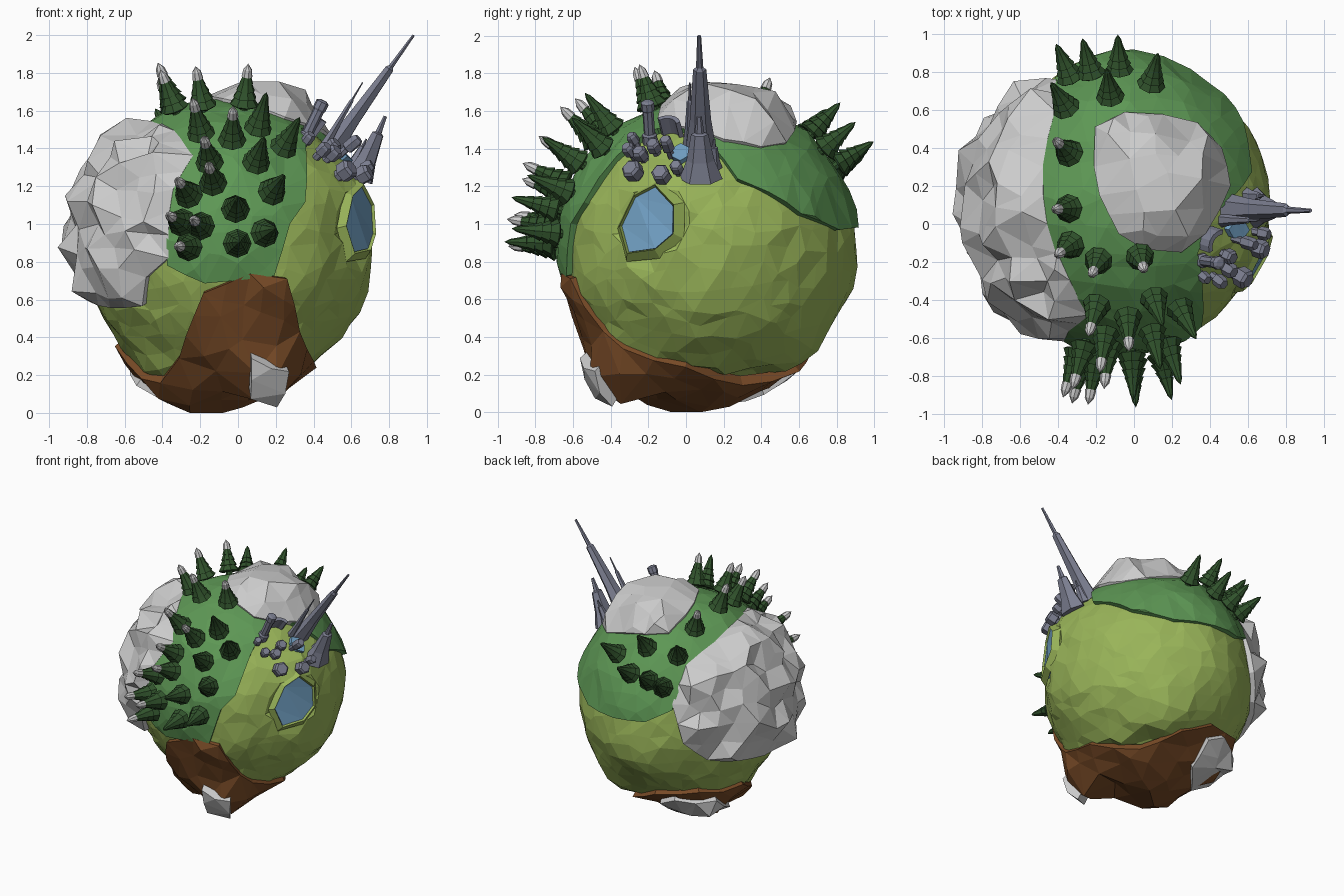
import bpy, bmesh, math, random
from mathutils import Vector as V, noise
from mathutils.geometry import delaunay_2d_cdt

if "Cube" in bpy.data.objects:
    bpy.data.objects.remove(bpy.data.objects["Cube"])

random.seed(4)
C = V((-0.05, 0.1, 0.87))          # planet centre


def material(name, rgb):
    m = bpy.data.materials.new(name)
    m.diffuse_color = (*rgb, 1)
    m.use_nodes = True
    m.node_tree.nodes["Principled BSDF"].inputs["Base Color"].default_value = m.diffuse_color
    return m


GRASS = material("grass", (0.32, 0.46, 0.10))
FOREST = material("forest", (0.11, 0.31, 0.09))
TREE = material("tree", (0.03, 0.085, 0.025))
EARTH = material("earth", (0.19, 0.07, 0.02))
WATER = material("water", (0.17, 0.36, 0.56))
CITY = material("city", (0.2, 0.21, 0.28))

# broad swellings of the globe: direction, angular width, height
BUMPS = [((0.22, -0.55, -0.82), 0.24, 0.19), ((-0.3, -0.2, -0.85), 0.28, 0.13),
         ((0.02, 0, -0.85), 0.2, 0.06), ((-0.42, 0.3, -0.79), 0.28, 0.08),
         ((0.12, -0.25, -0.8), 0.14, -0.07),
         ((0.75, -0.2, 0.4), 0.28, 0.05), ((0, 0.68, 0.53), 0.4, 0.03),
         ((0, 0.8, -0.12), 0.4, 0.05), ((0.25, 0.6, -0.6), 0.25, 0.07)]


def radius(d):
    r = 0.77 + 0.02 * noise.noise(d * 2.5)
    for v, w, h in BUMPS:
        r += h * math.exp(-(d.angle(V(v)) / w) ** 2)
    return r


def finish(name, bm, mat=None):
    for v in bm.verts:
        v.co.z = max(v.co.z, 0)
    me = bpy.data.meshes.new(name)
    bm.to_mesh(me)
    bm.free()
    if mat:
        me.materials.append(mat)
    ob = bpy.data.objects.new(name, me)
    bpy.context.collection.objects.link(ob)
    return ob


def patch(name, centre, outline, mat=None, lift=0.02, rise=0, rough=0.01, step=0.17):
    """Triangulated plate lying on the globe inside a closed outline, rising inwards."""
    q = (V(centre) - C).to_track_quat('Z', 'Y')
    pts = []
    dirs = [(V(p) - C).normalized() for p in outline]
    for a, b in zip(dirs, dirs[1:] + dirs[:1]):
        n = max(1, round(a.angle(b) / step))
        for i in range(n):
            l = q.inverted() @ a.lerp(b, i / n).normalized()
            pts.append(l.xy.normalized() * l.angle(V((0, 0, 1))))
    n, border = len(pts), list(pts)
    k = int(2.4 / step)
    for i in range(-k, k + 1):
        for j in range(-k, k + 1):
            p = V(((i + 0.5 * (j % 2) + random.uniform(-.28, .28)) * step,
                   (j * 0.87 + random.uniform(-.28, .28)) * step))
            if min((p - b).length for b in border) > 0.6 * step:
                pts.append(p)
    res = delaunay_2d_cdt(pts, [(i, (i + 1) % n) for i in range(n)], [], 1, 1e-5)
    bm = bmesh.new()
    inset = {}
    for p in res[0]:
        t = p.length
        s = math.sin(t) / t if t > 1e-6 else 1
        v = bm.verts.new(q @ V((p.x * s, p.y * s, math.cos(t))))
        inset[v] = min(1, min((p - b).length for b in border) / 0.35)
    bm.verts.ensure_lookup_table()
    for f in res[2]:
        bm.faces.new([bm.verts[i] for i in f])
    bmesh.ops.delete(bm, geom=[v for v in bm.verts if not v.link_faces], context='VERTS')
    for v in bm.verts:
        d = v.co.normalized()
        r = radius(d) + lift
        if not v.is_boundary:
            r += rise * inset[v] + rough * random.uniform(-0.4, 1)
        v.co = C + d * r
    # skirt into the ground
    ext = bmesh.ops.extrude_edge_only(bm, edges=[e for e in bm.edges if e.is_boundary])
    for v in ext['geom']:
        if isinstance(v, bmesh.types.BMVert):
            v.co = C + (v.co - C) * 0.93
    return finish(name, bm, mat)


def lathe(name, profile, sides, base, axis, mat=None, wide=1):
    """Stack of polygon rings (radius, height) along an axis."""
    q = V(axis).to_track_quat('Z', 'Y')
    bm = bmesh.new()
    rings = [[bm.verts.new(V(base) + q @ V((wide * r * math.cos(math.tau * i / sides),
                                            r * math.sin(math.tau * i / sides), h)))
              for i in range(sides)] for r, h in profile]
    for a, b in zip(rings, rings[1:]):
        for i in range(sides):
            j = (i + 1) % sides
            bm.faces.new((a[i], a[j], b[j], b[i]))
    bm.faces.new(rings[0][::-1])
    bm.faces.new(rings[-1])
    bmesh.ops.remove_doubles(bm, verts=bm.verts, dist=1e-5)
    return finish(name, bm, mat)


# grassy globe, hollowed slightly under the lake and the earth
bm = bmesh.new()
bmesh.ops.create_icosphere(bm, subdivisions=4, radius=1)
for v in bm.verts:
    d = (v.co + V([random.uniform(-.045, .045) for _ in range(3)])).normalized()
    sunk = d.z < -0.88 or d.angle(V((0.67, -0.3, 0.14))) < 0.2
    v.co = C + d * (radius(d) - random.uniform(0, 0.018) - (0.05 if sunk else 0))
finish("grass_globe", bm, GRASS)

# forest band, running from the front over the top to the back
patch("forest_ground", (-0.05, 0.1, 2), [
    (-0.38, -0.62, 0.78), (-0.18, -0.68, 0.68), (0.2, -0.66, 0.72), (0.27, -0.6, 1.0),
    (0.33, -0.5, 1.1), (0.35, -0.35, 1.35), (0.33, -0.15, 1.5), (0.42, 0.05, 1.5),
    (0.64, 0.28, 1.25), (0.62, 0.45, 1.18), (0.52, 0.6, 1.05), (0.3, 0.82, 0.97),
    (0, 0.9, 0.98), (-0.25, 0.88, 1.0), (-0.42, 0.78, 1.1), (-0.44, 0.6, 1.4),
    (-0.5, 0.3, 1.5), (-0.48, 0, 1.55), (-0.36, -0.3, 1.5), (-0.28, -0.52, 1.4),
    (-0.38, -0.6, 1.2)], FOREST)

# craggy mountains on the left
patch("mountain_rock", (-0.9, 0.1, 1.0), [
    (-0.25, -0.52, 1.4), (-0.34, -0.3, 1.5), (-0.46, 0, 1.55), (-0.48, 0.3, 1.5),
    (-0.42, 0.6, 1.4), (-0.42, 0.78, 1.15), (-0.5, 0.75, 0.85), (-0.62, 0.62, 0.7),
    (-0.78, 0.3, 0.63), (-0.75, 0, 0.6), (-0.65, -0.25, 0.57), (-0.5, -0.45, 0.57),
    (-0.48, -0.52, 0.72), (-0.37, -0.62, 0.82), (-0.36, -0.6, 1.2)],
    lift=0.02, rise=0.06, rough=0.08, step=0.17)

# pale peak on top
patch("summit_rock", (0.15, 0.22, 1.7), [
    (x, y, 0.87 + math.sqrt(0.64 - (x + .05) ** 2 - (y - .1) ** 2)) for x, y in
    [(-0.2, 0.5), (-0.05, 0.57), (0.15, 0.57), (0.33, 0.53), (0.46, 0.4), (0.5, 0.2),
     (0.38, -0.05), (0.25, -0.15), (0.05, -0.13), (-0.08, -0.05), (-0.18, 0.15),
     (-0.21, 0.3)][::-1]], lift=0.035, rise=0.12, rough=0.05)

# bare earth underneath with stones
patch("earth_underside", (-0.08, 0.05, 0), [
    (-0.18, -0.62, 0.64), (0.07, -0.7, 0.73), (0.28, -0.66, 0.7), (0.37, -0.5, 0.38),
    (0.38, -0.35, 0.32), (0.4, 0, 0.26), (0.2, 0.3, 0.15), (0.05, 0.6, 0.22),
    (-0.2, 0.7, 0.3), (-0.5, 0.55, 0.38), (-0.62, 0.2, 0.38), (-0.5, -0.1, 0.2),
    (-0.4, -0.22, 0.18), (-0.33, -0.42, 0.25), (-0.28, -0.52, 0.4)],
    EARTH, lift=0.022, rough=0.03, step=0.2)
patch("under_stone", (-0.38, 0.42, 0.2), [
    (-0.5, 0.2, 0.2), (-0.55, 0.42, 0.32), (-0.35, 0.65, 0.27), (-0.2, 0.62, 0.22),
    (-0.2, 0.4, 0.13), (-0.35, 0.2, 0.1)], lift=0.05, rise=0.03, rough=0.05)
patch("front_stone", (0.17, -0.47, 0.13), [
    (0.07, -0.55, 0.3), (0.28, -0.5, 0.2), (0.2, -0.38, 0.05), (0.06, -0.45, 0.12)],
    lift=0.065, rough=0.02, step=0.12)

# lakes, the larger one with a low grassy bank
LAKE = [(-0.38, 1.0), (-0.28, 1.15), (-0.15, 1.18), (-0.05, 1.07),
        (-0.05, 0.94), (-0.14, 0.87), (-0.31, 0.85)]
lake = [V((0.62, y, z)) for y, z in LAKE]
mid = V((0.62, -0.2, 1.01))
patch("lake", mid, lake, WATER, lift=0.004, rough=0, step=0.3)
bm = bmesh.new()
loops = []
for s, h in ((1.0, -0.02), (1.04, 0.02), (1.35, -0.015)):
    ds = [(mid + (p - mid) * s - C).normalized() for p in lake]
    loops.append([bm.verts.new(C + d * (radius(d) + h)) for d in ds])
for a, b in zip(loops, loops[1:]):
    for i in range(len(a)):
        j = (i + 1) % len(a)
        bm.faces.new((a[i], b[i], b[j], a[j]))
bmesh.ops.recalc_face_normals(bm, faces=bm.faces)
finish("lake_bank", bm, GRASS)
patch("city_pond", (0.55, -0.03, 1.38), [
    (0.55 + 0.05 * math.cos(a), -0.03 + 0.05 * math.sin(a), 1.38 - 0.05 * math.cos(a))
    for a in [i * math.tau / 6 for i in range(6)]], WATER, rough=0)

# fir trees: seen positions from the front (x, z) and from above (x, y), plus snow flag
FRONT = [(-.28, 1.18, 1), (-.14, 1.25, 1), (-.16, 1.37, 1), (-.03, 1.5, 1), (.11, 1.37, 0),
         (.12, 1.57, 0), (.27, 1.46, 0), (.2, 1.2, 0), (-.01, 1.1, 0), (.16, .96, 0),
         (0, .9, 0), (-.21, 1.0, 1), (-.32, 1.02, 1), (-.28, .88, 1), (-.21, 1.54, 1)]
TOP = [(-.37, .4, 1), (-.37, .08, 1), (-.36, -.13, 1), (-.2, -.22, 1), (.04, -.2, 1),
       (-.38, .65, 0), (-.36, .83, 0), (-.24, .85, 0), (-.13, .71, 0), (-.08, .86, 0),
       (.1, .78, 0)]


def tree(p, snow, h):
    d = (p - C).normalized()
    w = 0.077
    prof = [(0.025, -0.03), (0.025, 0.09 * h), (w * 0.8, 0.08 * h)]
    for i in range(5):                       # overlapping skirts of branches
        k = 1 - 0.17 * i
        prof += [(w * k, (0.12 + 0.155 * i) * h), (w * k * 0.66, (0.27 + 0.155 * i) * h)]
    base = C + d * (radius(d) + 0.015)
    lathe("fir_tree", prof + [(0, h)], 8, base, d, TREE)
    if snow:
        lathe("snow_tip", [(0.03, 0.74 * h), (0.024, 0.9 * h), (0, 1.03 * h)], 8, base, d)


for x, z, s in FRONT:
    tree(V((x, C.y - math.sqrt(0.81 - (x - C.x) ** 2 - (z - C.z) ** 2), z)), s, 0.28)
for x, y, s in TOP:
    tree(V((x, y, C.z + math.sqrt(0.81 - (x - C.x) ** 2 - (y - C.y) ** 2))), s, 0.25)

# city spires: base, tip, radius (blades, wider than deep)
for a, b, r in [((.47, .08, 1.36), (.93, .07, 2.0), .065), ((.45, .02, 1.4), (.66, .02, 1.75), .03),
                ((.64, .08, 1.24), (.78, .07, 1.57), .085), ((.6, .14, 1.3), (.68, .15, 1.45), .04)]:
    ax = V(b) - V(a)
    L = ax.length
    lathe("city_spire", [(r, 0), (r * .65, L * .3), (r * .4, L * .72), (r * .22, L * .74),
                         (r * .12, L)], 6, a, ax, CITY, 1.35)

# city blocks: centre, radius, height
for x, y, z, r, h in [(.66, -.13, 1.26, .05, .1), (.57, -.28, 1.28, .055, .1), (.5, -.24, 1.37, .04, .09),
                      (.6, -.1, 1.42, .035, .12), (.45, -.3, 1.39, .035, .09), (.5, -.17, 1.41, .04, .08),
                      (.68, -.05, 1.3, .035, .08), (.37, -.28, 1.45, .03, .08)]:
    d = (V((x, y, z)) - C).normalized()
    lathe("city_block", [(r * .6, -h * .9), (r * .6, -h * .3), (r, -h * .25), (r, h * .3), (r * .75, h * .45)],
          6, (x, y, z), d, CITY)
lathe("round_tower", [(.04, 0), (.04, .06), (.03, .07), (.03, .2), (.036, .21), (.036, .25), (.02, .26)],
      8, (.34, -.19, 1.42), (.36, -.05, .75), CITY)

# curved city wall
bm = bmesh.new()
q = V((.45, -.15, .6)).to_track_quat('Z', 'Y')
rows = [[bm.verts.new(V((.42, -.1, 1.47)) + q @ V((r * math.cos(a), r * math.sin(a), h)))
         for r, h in ((.06, -.06), (.085, -.06), (.085, .07), (.06, .07))]
        for a in [0.3 + i * 0.4 for i in range(6)]]
for a, b in zip(rows, rows[1:]):
    for i in range(4):
        j = (i + 1) % 4
        bm.faces.new((a[i], b[i], b[j], a[j]))
bm.faces.new(rows[0])
bm.faces.new(rows[-1][::-1])
bmesh.ops.recalc_face_normals(bm, faces=bm.faces)
finish("curved_wall", bm, CITY)
